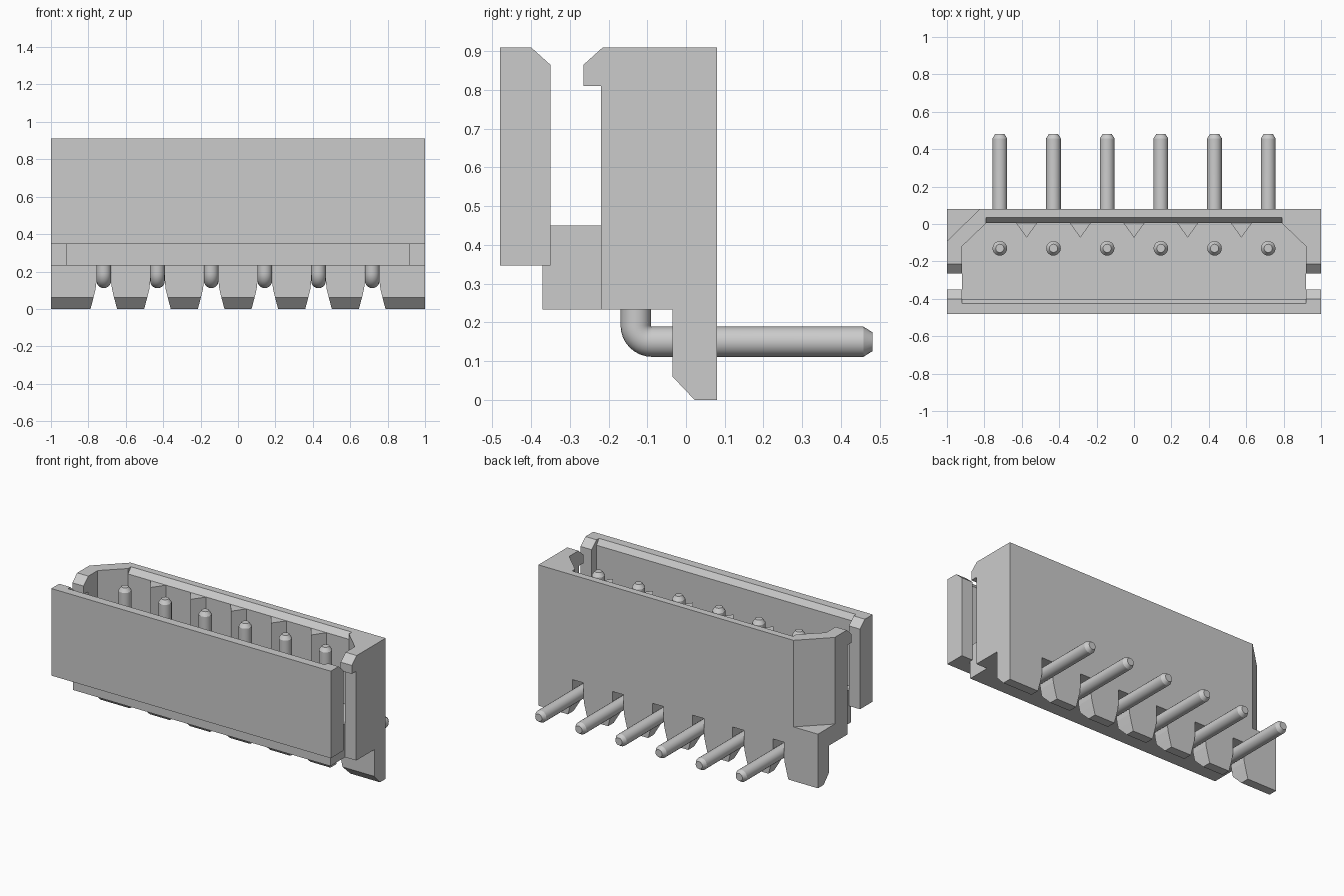
import bpy, bmesh, math
from mathutils import Vector

if "Cube" in bpy.data.objects:
    bpy.data.objects.remove(bpy.data.objects["Cube"], do_unlink=True)

grey = bpy.data.materials.new("light_grey")
grey.use_nodes = True
COLOUR = (0.6, 0.6, 0.6, 1)
grey.diffuse_color = COLOUR
grey.node_tree.nodes["Principled BSDF"].inputs["Base Color"].default_value = COLOUR


def make_object(name, bm):
    bmesh.ops.recalc_face_normals(bm, faces=bm.faces)
    mesh = bpy.data.meshes.new(name)
    bm.to_mesh(mesh)
    bm.free()
    mesh.materials.append(grey)
    obj = bpy.data.objects.new(name, mesh)
    bpy.context.collection.objects.link(obj)
    return obj


def prism(name, points, axis, lo, hi):
    """Extrude a 2D outline along an axis (x: yz outline, y: xz, z: xy)."""
    place = {"x": lambda a, b, t: (t, a, b),
             "y": lambda a, b, t: (a, t, b),
             "z": lambda a, b, t: (a, b, t)}[axis]
    bm = bmesh.new()
    low = [bm.verts.new(place(a, b, lo)) for a, b in points]
    high = [bm.verts.new(place(a, b, hi)) for a, b in points]
    bm.faces.new(low)
    bm.faces.new(high)
    n = len(points)
    for i in range(n):
        j = (i + 1) % n
        bm.faces.new((low[i], low[j], high[j], high[i]))
    return make_object(name, bm)


def cut(target, cutter):
    cutter.hide_render = True
    mod = target.modifiers.new("cut", "BOOLEAN")
    mod.operation = "DIFFERENCE"
    mod.solver = "EXACT"
    mod.object = cutter
    bpy.context.view_layer.objects.active = target
    bpy.ops.object.modifier_apply(modifier=mod.name)
    bpy.data.objects.remove(cutter, do_unlink=True)


PITCH = 0.287
PIN_X = [(i - 2.5) * PITCH for i in range(6)]
TOP, FLOOR, BASE = 0.91, 0.45, 0.233

# Housing: side profile with front wall, open slot, hooked rear wall and foot
housing = prism("housing", [
    (-0.48, TOP), (-0.48, 0.347), (-0.37, 0.347), (-0.37, BASE), (-0.035, BASE),
    (-0.035, 0.06), (0.022, 0), (0.08, 0), (0.08, TOP), (-0.215, TOP),
    (-0.265, 0.865), (-0.265, 0.81), (-0.22, 0.81), (-0.22, FLOOR),
    (-0.35, FLOOR), (-0.35, 0.865), (-0.40, TOP)], "x", -1, 1)

# Cavity with chamfered rear corners and ribs between the pins
cavity = [(-0.92, -0.12), (-0.92, -0.40), (0.92, -0.40), (0.92, -0.12), (0.79, 0.005)]
for i in (2, 1, 0, -1, -2):
    x = i * PITCH
    cavity += [(x + 0.056, 0.005), (x, -0.073), (x - 0.056, 0.005)]
cavity.append((-0.79, 0.005))
cut(housing, prism("cavity_cutter", cavity, "z", FLOOR, 1.2))

# Lead-in bevels along the rear and front walls
cut(housing, prism("rear_bevel_cutter", [
    (0.005, 0.875), (0.035, TOP), (0.035, 1), (-0.1, 1), (-0.1, 0.875)], "x", -0.79, 0.79))
cut(housing, prism("front_bevel_cutter", [
    (-0.40, 0.875), (-0.425, TOP), (-0.425, 1), (-0.38, 1), (-0.38, 0.875)], "x", -0.92, 0.92))

# Recess both ends below the slots so the floor is narrower than the walls
for lo, hi in ((0.92, 1.1), (-1.1, -0.92)):
    cut(housing, prism("end_cutter", [
        (-0.40, 0.15), (-0.22, 0.15), (-0.22, 0.55), (-0.35, 0.55),
        (-0.35, 0.347), (-0.40, 0.347)], "x", lo, hi))

# Orientation chamfer on one rear corner, ending on a ledge
cut(housing, prism("corner_cutter", [
    (-0.825, 0.08), (-1.0, -0.092), (-1.1, -0.19), (-1.1, 0.2), (-0.703, 0.2)],
    "z", 0.35, 1.2))

# Flared notches in the foot around every pin
half = [(0.076, -0.05), (0.071, 0), (0.055, 0.06), (0.044, 0.105), (0.04, 0.14), (0.04, BASE)]
for px in PIN_X:
    outline = [(px + a, z) for a, z in half] + [(px - a, z) for a, z in reversed(half)]
    cut(housing, prism("notch_cutter", outline, "y", -0.1, 0.2))


# Bent pins: circular rings swept along an L-shaped path with tapered tips
def bent_pin(name, px, sides=20, r=0.039, bend=0.042):
    cy, cz = -0.13, 0.15
    rings = [(cy, 0.865, 0, 0.022), (cy, 0.84, 0, r)]
    for k in range(9):
        a = math.pi / 2 * k / 8
        rings.append((cy + bend - bend * math.cos(a), cz + bend - bend * math.sin(a), a, r))
    rings += [(0.458, cz, math.pi / 2, r), (0.482, cz, math.pi / 2, 0.024)]
    bm = bmesh.new()
    loops = []
    for y, z, a, rad in rings:
        side = Vector((0, math.cos(a), math.sin(a)))
        loops.append([bm.verts.new(Vector((px, y, z))
                      + Vector((1, 0, 0)) * rad * math.cos(2 * math.pi * s / sides)
                      + side * rad * math.sin(2 * math.pi * s / sides))
                      for s in range(sides)])
    for p, q in zip(loops, loops[1:]):
        for s in range(sides):
            t = (s + 1) % sides
            bm.faces.new((p[s], p[t], q[t], q[s]))
    bm.faces.new(loops[0])
    bm.faces.new(loops[-1])
    return make_object(name, bm)


for n, px in enumerate(PIN_X):
    pin = bent_pin(f"pin_{n + 1}", px)
    bpy.ops.object.select_all(action="DESELECT")
    pin.select_set(True)
    bpy.context.view_layer.objects.active = pin
    bpy.ops.object.shade_smooth_by_angle(angle=math.radians(25))
